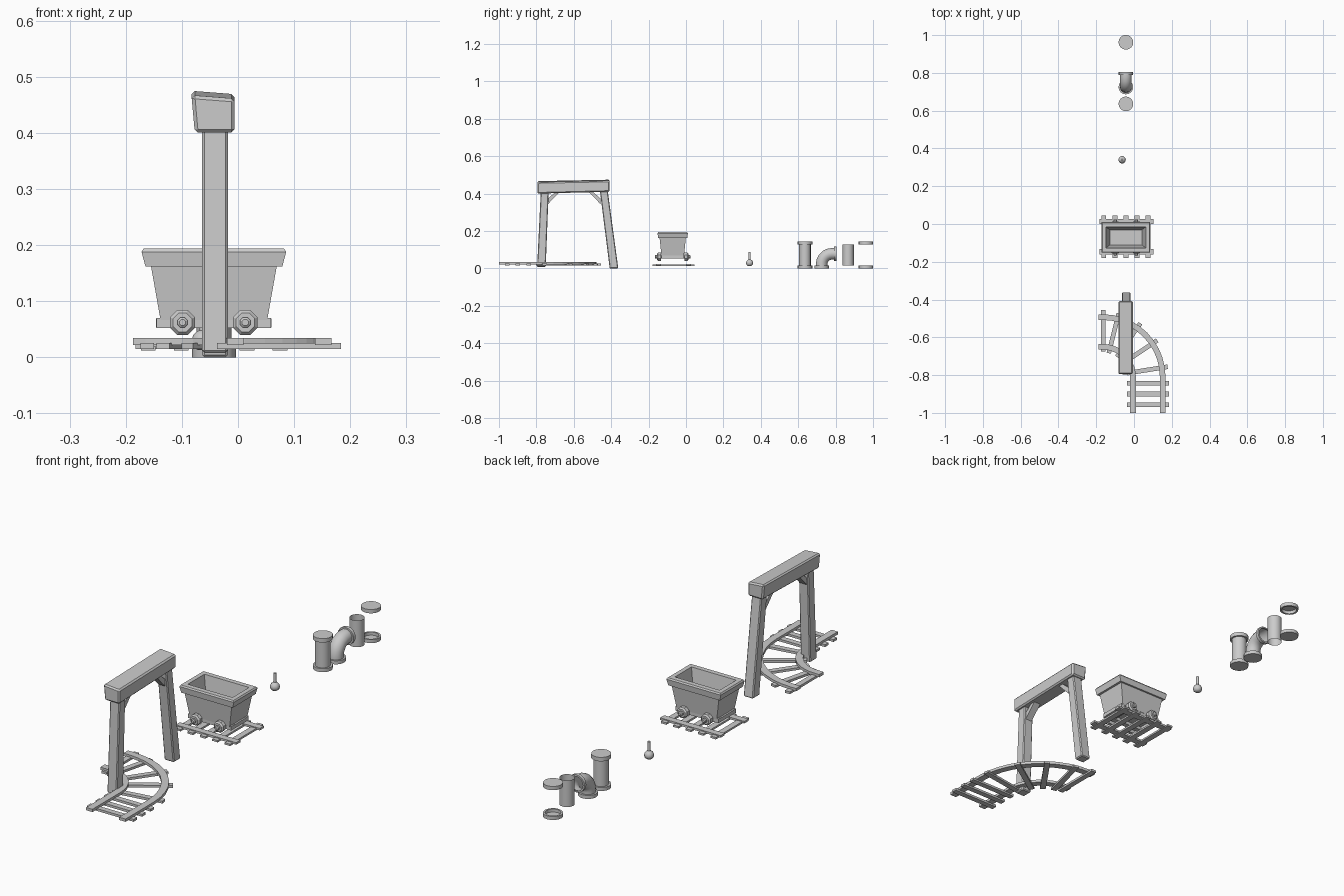
import bpy, bmesh, math
from mathutils import Vector

if "Cube" in bpy.data.objects:
    bpy.data.objects.remove(bpy.data.objects["Cube"])

CX = -0.043  # common centre line of the set


def make(name, verts, faces, bevel=0.0, smooth=False):
    me = bpy.data.meshes.new(name)
    bm = bmesh.new()
    vs = [bm.verts.new(v) for v in verts]
    for f in faces:
        bm.faces.new([vs[i] for i in f])
    bmesh.ops.recalc_face_normals(bm, faces=bm.faces)
    bm.to_mesh(me)
    bm.free()
    ob = bpy.data.objects.new(name, me)
    bpy.context.collection.objects.link(ob)
    if bevel:
        m = ob.modifiers.new("bevel", 'BEVEL')
        m.width, m.segments = bevel, 1
    if smooth:
        me.shade_smooth()
        me.set_sharp_from_angle(angle=math.radians(40))
    return ob


def loft(name, rings, cap0=True, cap1=True, bevel=0.0, smooth=False):
    n = len(rings[0])
    verts = [v for r in rings for v in r]
    faces = [(k * n + i, k * n + (i + 1) % n, (k + 1) * n + (i + 1) % n, (k + 1) * n + i)
             for k in range(len(rings) - 1) for i in range(n)]
    if cap0:
        faces.append(tuple(range(n)))
    if cap1:
        faces.append(tuple(range((len(rings) - 1) * n, len(rings) * n)))
    return make(name, verts, faces, bevel, smooth)


def rect(cx, cy, hx, hy, z):
    return [(cx - hx, cy - hy, z), (cx + hx, cy - hy, z), (cx + hx, cy + hy, z), (cx - hx, cy + hy, z)]


def box(name, x0, x1, y0, y1, z0, z1, bevel=0.0):
    c = ((x0 + x1) / 2, (y0 + y1) / 2, (x1 - x0) / 2, (y1 - y0) / 2)
    return loft(name, [rect(*c, z0), rect(*c, z1)], bevel=bevel)


def ring(center, r, n, tilt=0.0, turn=0.0):
    # circle whose axis leans from +z towards +y by tilt
    pts = []
    for i in range(n):
        a = 2 * math.pi * i / n + turn
        u, v = r * math.cos(a), r * math.sin(a)
        pts.append(Vector(center) + Vector((u, v * math.cos(tilt), -v * math.sin(tilt))))
    return pts


# Curved track: straight run, quarter bend, short straight end
BX, BY = -0.165, -0.81


def curved_rail(name, r, w=0.015):
    rings = []
    path = [((BX + r, -1.0), 0)]
    path += [((BX + r * math.cos(a), BY + r * math.sin(a)), a)
             for a in [math.pi / 2 * i / 10 for i in range(11)]]
    path.append(((-0.187, BY + r), math.pi / 2))
    for (x, y), a in path:
        dx, dy = w * math.cos(a), w * math.sin(a)
        rings.append([(x - dx, y - dy, 0.022), (x + dx, y + dy, 0.022),
                      (x + dx, y + dy, 0.034), (x - dx, y - dy, 0.034)])
    loft(name, rings)


curved_rail("curved_rail_inner", 0.16)
curved_rail("curved_rail_outer", 0.317)
for y in (-0.957, -0.9, -0.842):
    box("curved_track_sleeper", -0.037, 0.184, y - 0.012, y + 0.012, 0.015, 0.025)
for deg in (9, 34, 55, 76):
    a = math.radians(deg)
    d, s = Vector((math.cos(a), math.sin(a), 0)), Vector((-math.sin(a), math.cos(a), 0)) * 0.012
    p, q = Vector((BX, BY, 0)) + d * 0.13, Vector((BX, BY, 0)) + d * 0.347
    loft("curved_track_sleeper", [[v + Vector((0, 0, z)) for v in (p - s, q - s, q + s, p + s)]
                                  for z in (0.015, 0.025)])
box("curved_track_sleeper", -0.174, -0.15, -0.675, -0.455, 0.015, 0.025)

# Timber support frame
loft("frame_beam", [
    [(-0.077, -0.795, 0.4), (-0.006, -0.795, 0.4), (-0.006, -0.795, 0.461), (-0.083, -0.795, 0.467)],
    [(-0.077, -0.408, 0.41), (-0.006, -0.408, 0.41), (-0.006, -0.408, 0.469), (-0.083, -0.408, 0.475)]],
    bevel=0.006)
for name, yb, yt, zb in (("front", -0.773, -0.755, 0.008), ("back", -0.385, -0.44, 0.0)):
    loft(name + "_leg", [rect(-0.041, yb, 0.023, 0.023, zb), rect(-0.041, yt, 0.023, 0.021, 0.42)], bevel=0.004)
for name, y0, y1 in (("front", -0.737, -0.68), ("back", -0.458, -0.515)):
    s = 0.016 if y1 > y0 else -0.016
    loft(name + "_brace", [[(x, y0, 0.345), (x, y0, 0.375), (x, y1 - s, 0.41), (x, y1 + s * 0.4, 0.41)]
                           for x in (-0.057, -0.025)])

# Straight track
TY = -0.067
for y in (TY - 0.08, TY + 0.08):
    box("straight_rail", -0.183, 0.104, y - 0.014, y + 0.014, 0.015, 0.024)
for i in range(5):
    x = -0.16 + i * 0.0587
    box("straight_track_sleeper", x - 0.013, x + 0.013, TY - 0.112, TY + 0.112, 0.012, 0.02)

# Cart: tub with thick rim and hollow inside
CY = -0.071
tub = [(0.095, 0.06, 0.066), (0.112, 0.07, 0.162), (0.122, 0.078, 0.162), (0.129, 0.081, 0.188),
       (0.125, 0.077, 0.194), (0.106, 0.056, 0.194), (0.085, 0.04, 0.09)]
loft("cart_tub", [rect(CX, CY, *t) for t in tub])
for s in (-1, 1):
    y = CY + s * 0.048
    box("chassis_beam", CX - 0.102, CX + 0.102, y - 0.011, y + 0.011, 0.052, 0.07)
    box("chassis_cross_beam", CX + s * 0.094 - 0.009, CX + s * 0.094 + 0.009, CY - 0.048, CY + 0.048, 0.053, 0.069)

# Wheels and axles
for wx in (CX - 0.056, CX + 0.056):
    t = math.pi / 2
    loft("axle", [ring((wx, CY - 0.07, 0.062), 0.008, 8, t), ring((wx, CY + 0.07, 0.062), 0.008, 8, t)])
    for s in (-1, 1):
        prof = [(0.062, 0.024), (0.078, 0.024), (0.084, 0.018), (0.084, 0.010), (0.093, 0.010), (0.096, 0.006)]
        loft("wheel", [ring((wx, CY + s * d, 0.062), r, 8, t, math.pi / 8) for d, r in prof])

# Lever: ball foot with a thin handle
LX, LY = -0.063, 0.34
ball = [(0.013, 0.009), (0.019, 0.017), (0.029, 0.02), (0.039, 0.017), (0.046, 0.01), (0.048, 0.006), (0.087, 0.006)]
loft("lever", [ring((LX, LY, z), r, 10) for z, r in ball], smooth=True)

# Pipes
N, R, F = 16, 0.031, 0.039


def cap(name, y, z0, z1, closed_top):
    # shallow cap closed on one side only
    a, b = ring((CX, y, z0), F, N), ring((CX, y, z1), F, N)
    inner = ring((CX, y, z0 if closed_top else z1), R, N)
    rings = [b, a, inner] if closed_top else [a, b, inner]
    rings.append(ring((CX, y, z1 - 0.002 if closed_top else z0 + 0.002), R, N))
    loft(name, rings, smooth=True)


loft("straight_pipe", [ring((CX, 0.636, z), R, N) for z in (0.01, 0.132)], False, False, smooth=True)
cap("straight_pipe_foot", 0.636, 0.0, 0.015, False)
cap("straight_pipe_top", 0.636, 0.127, 0.144, True)

# Elbow pipe bending from vertical to horizontal
EY, ER, EZ = 0.725, 0.055, 0.023
path = [ring((CX, EY, 0.008), R, N)]
for i in range(6):
    a = math.pi / 2 * i / 5
    path.append(ring((CX, EY + ER - ER * math.cos(a), EZ + ER * math.sin(a)), R, N, a))
path.append(ring((CX, 0.802, EZ + ER), R, N, math.pi / 2))
loft("elbow_pipe", path, False, False, smooth=True)
cap("elbow_foot", EY, 0.0, 0.015, False)
loft("elbow_mouth", [ring((CX, y, EZ + ER), r, N, math.pi / 2)
                     for y, r in ((0.79, R), (0.79, 0.038), (0.804, 0.038), (0.804, R))], False, False, smooth=True)

# Open pipe piece and loose caps
loft("open_pipe", [ring((CX, 0.867, z), 0.03, N) for z in (0.015, 0.129)], False, False, smooth=True)
cap("loose_cap_bottom", 0.962, 0.0, 0.015, False)
cap("loose_cap_top", 0.962, 0.128, 0.144, True)
